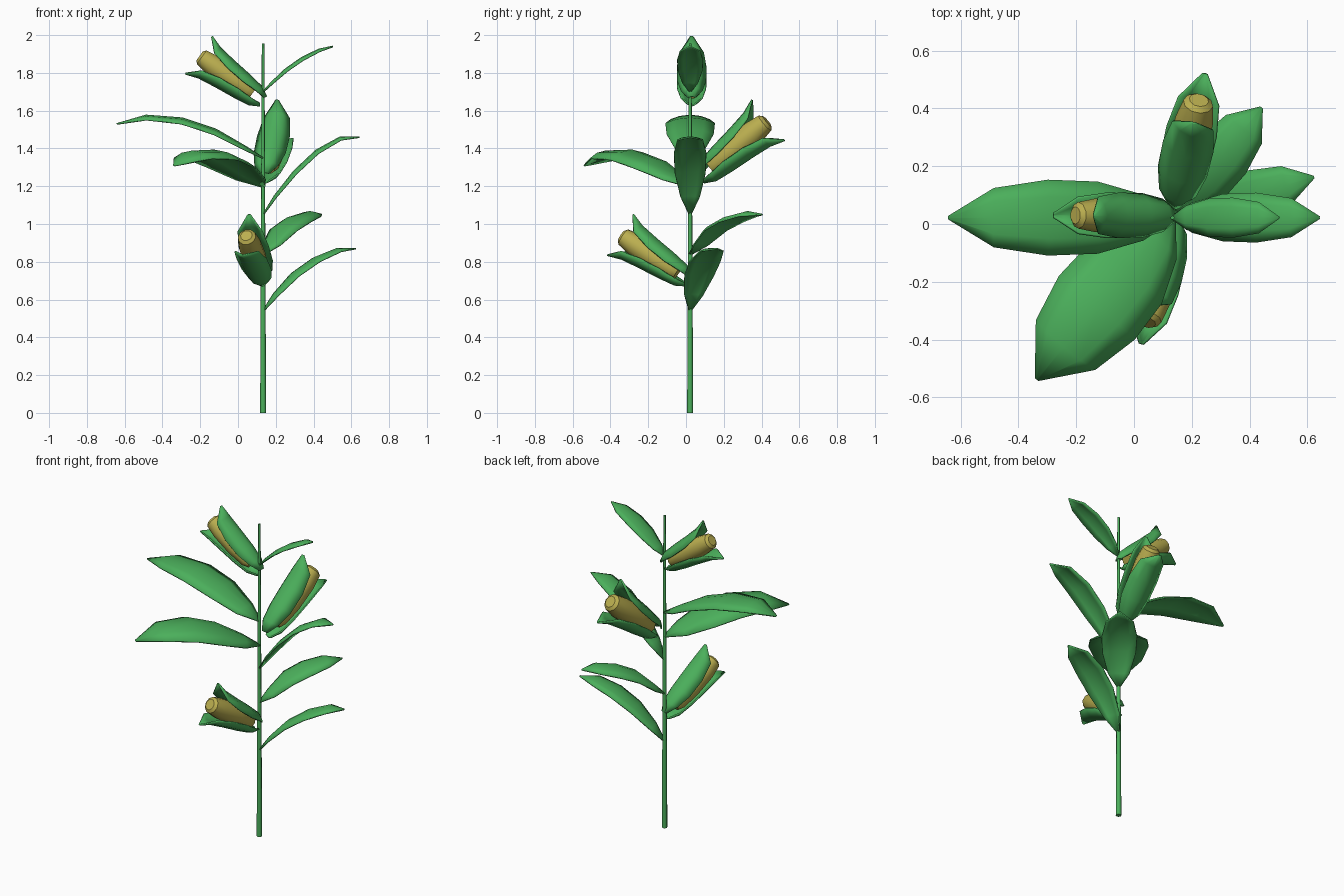
import bpy, bmesh, math
from mathutils import Vector, Matrix

if "Cube" in bpy.data.objects:
    bpy.data.objects.remove(bpy.data.objects["Cube"])

STEM_X, STEM_Y = 0.133, 0.022


def make_material(name, colour):
    mat = bpy.data.materials.new(name)
    mat.use_nodes = True
    mat.diffuse_color = colour
    mat.node_tree.nodes["Principled BSDF"].inputs["Base Color"].default_value = colour
    return mat


green = make_material("leaf green", (0.07, 0.43, 0.105, 1))
yellow = make_material("corn yellow", (0.50, 0.43, 0.08, 1))


def finish(name, bm, mat, angle):
    bmesh.ops.recalc_face_normals(bm, faces=bm.faces)
    mesh = bpy.data.meshes.new(name)
    bm.to_mesh(mesh)
    bm.free()
    mesh.materials.append(mat)
    obj = bpy.data.objects.new(name, mesh)
    bpy.context.collection.objects.link(obj)
    bpy.ops.object.select_all(action="DESELECT")
    obj.select_set(True)
    bpy.context.view_layer.objects.active = obj
    bpy.ops.object.shade_smooth_by_angle(angle=math.radians(angle))
    return obj


def frame(origin, azimuth, elevation=0):
    """Local x runs outward, y sideways, z away from the ground."""
    turn = Matrix.Rotation(math.radians(azimuth), 4, "Z")
    lift = Matrix.Rotation(math.radians(-elevation), 4, "Y")
    return Matrix.Translation(origin) @ turn @ lift


def blade(name, matrix, spine, widths, sag):
    """Thin strip along a spine of (out, up) points, bowed across its width."""
    bm = bmesh.new()
    rows = []
    widest = max(widths)
    for i, (s, z) in enumerate(spine):
        before, after = spine[max(i - 1, 0)], spine[min(i + 1, len(spine) - 1)]
        tangent = Vector((after[0] - before[0], 0, after[1] - before[1])).normalized()
        normal = Vector((-tangent.z, 0, tangent.x))
        row = []
        for u in (-1, -0.55, 0, 0.55, 1):
            drop = sag * (widths[i] / widest) * u * u
            p = Vector((s, u * widths[i], z)) - normal * drop
            row.append(bm.verts.new(matrix @ p))
        rows.append(row)
    for a, b in zip(rows, rows[1:]):
        for j in range(4):
            bm.faces.new((a[j], a[j + 1], b[j + 1], b[j]))
    obj = finish(name, bm, green, 50)
    solid = obj.modifiers.new("thickness", "SOLIDIFY")
    solid.thickness = 0.008
    solid.offset = 0


def lathe(name, matrix, profile, sides, mat, angle):
    """Closed solid turned around local x from (distance, radius) points."""
    bm = bmesh.new()
    rings = []
    for s, r in profile:
        angles = [2 * math.pi * k / sides for k in range(sides)]
        rings.append([bm.verts.new(matrix @ Vector((s, r * math.cos(t), r * math.sin(t))))
                      for t in angles])
    for a, b in zip(rings, rings[1:]):
        for k in range(sides):
            m = (k + 1) % sides
            bm.faces.new((a[k], a[m], b[m], b[k]))
    bm.faces.new(rings[0])
    bm.faces.new(rings[-1])
    return finish(name, bm, mat, angle)


# Stalk
lathe("stalk", frame((STEM_X, STEM_Y, 0), 0, 90),
      [(0, 0.016), (0.6, 0.013), (1.3, 0.010), (1.955, 0.007)], 8, green, 50)

# Leaves: name, base height, azimuth, reach, half width, bow, rise along the leaf
LEAF_STEPS = (0, 0.12, 0.32, 0.55, 0.8, 1)
LEAF_SHAPE = (0.08, 0.6, 0.95, 1, 0.78, 0.04)
leaves = [
    ("lowest_leaf", 0.54, 16, 0.51, 0.085, 0.02, (0, 0.09, 0.20, 0.28, 0.33, 0.33)),
    ("lower_back_leaf", 0.84, 51, 0.49, 0.10, 0.03, (0, 0.06, 0.15, 0.20, 0.225, 0.21)),
    ("left_leaf", 1.05, 0, 0.51, 0.085, 0.02, (0, 0.10, 0.23, 0.34, 0.41, 0.41)),
    ("top_leaf", 1.70, 0, 0.37, 0.068, 0.015, (0, 0.05, 0.12, 0.18, 0.225, 0.24)),
    ("right_leaf", 1.35, 180, 0.775, 0.13, 0.03, (0, 0.06, 0.15, 0.21, 0.225, 0.18)),
    ("front_right_leaf", 1.20, 230, 0.73, 0.17, 0.05, (0, 0.06, 0.14, 0.19, 0.185, 0.11)),
]
for name, height, azimuth, reach, width, bow, rise in leaves:
    spine = [(t * reach, z) for t, z in zip(LEAF_STEPS, rise)]
    blade(name, frame((STEM_X, STEM_Y, height), azimuth), spine,
          [w * width for w in LEAF_SHAPE], bow)

# Ears: a cob between two cupped husks
HUSK = [(0, 0.03), (0.05, 0.058), (0.14, 0.072), (0.25, 0.084), (0.35, 0.098), (0.42, 0.122)]
HUSK_WIDTH = (0.02, 0.055, 0.074, 0.076, 0.062, 0.006)
COB = [(0.07, 0.035), (0.10, 0.05), (0.2, 0.06), (0.33, 0.058), (0.40, 0.046), (0.413, 0.03)]
ears = [
    ("lower", (STEM_X, 0.015, 0.70), 256, 33, 1.06),
    ("middle", (0.143, 0.075, 1.245), 77, 39.5, 1.14),
    ("upper", (STEM_X, 0.03, 1.65), 180, 35.6, 1.0),
]
for label, origin, azimuth, elevation, size in ears:
    base = frame(origin, azimuth, elevation) @ Matrix.Scale(size, 4)
    lathe(label + "_cob", base, COB, 10, yellow, 40)
    for side, roll in (("outer", 0), ("under", math.pi)):
        blade(f"{label}_{side}_husk", base @ Matrix.Rotation(roll, 4, "X"),
              HUSK, HUSK_WIDTH, 0.05)
